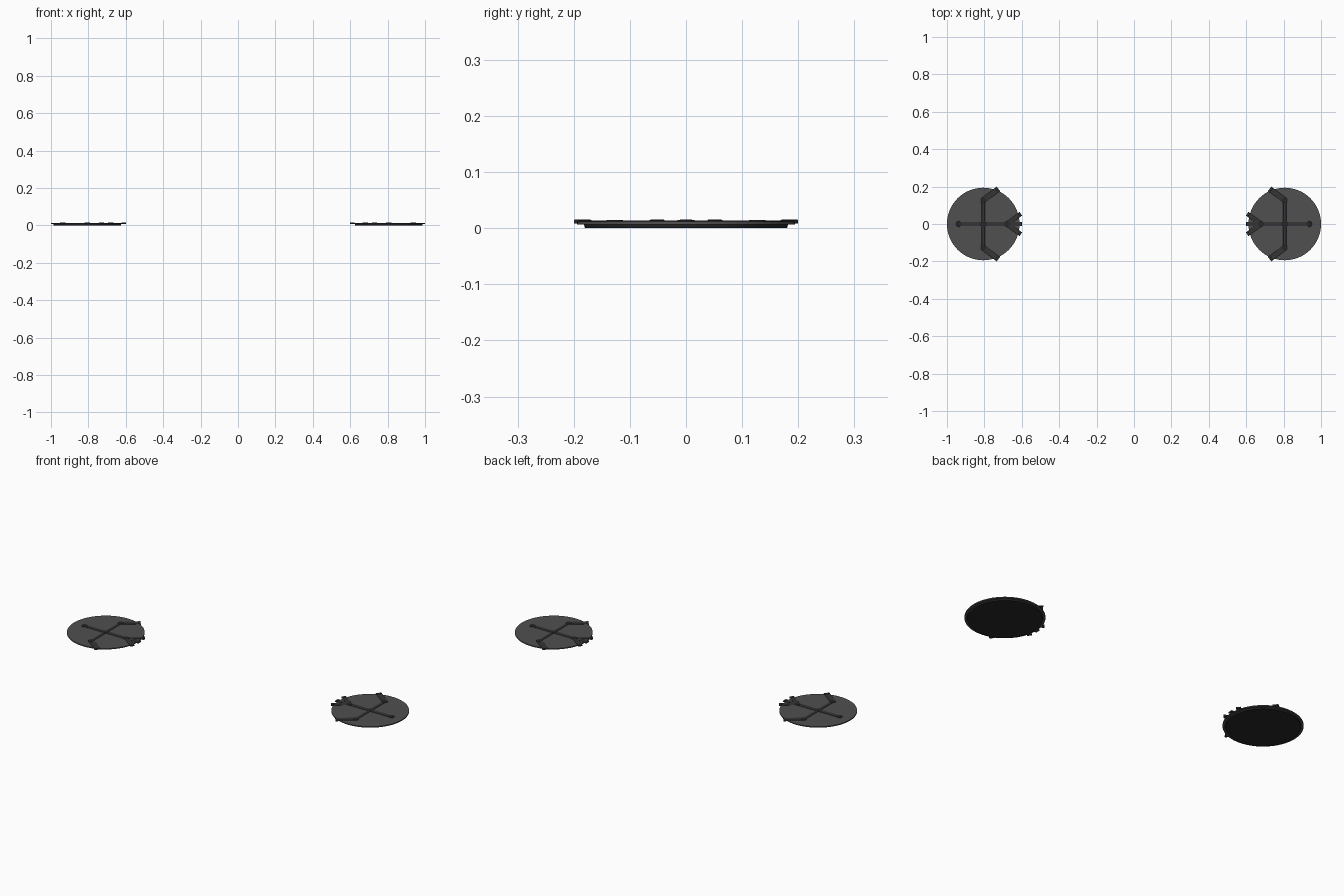
import bpy, bmesh, math
from mathutils import Matrix, Vector

if "Cube" in bpy.data.objects:
    bpy.data.objects.remove(bpy.data.objects["Cube"])

CX, R = -0.806, 0.194


def material(name, v):
    m = bpy.data.materials.new(name)
    m.diffuse_color = (v, v, v * 1.03, 1)
    m.use_nodes = True
    m.node_tree.nodes["Principled BSDF"].inputs["Base Color"].default_value = m.diffuse_color
    return m


plate_mat = material("plate_grey", 0.08)
strut_mat = material("strut_dark", 0.035)
sole_mat = material("sole_black", 0.02)


def finish(bm, name, mat):
    me = bpy.data.meshes.new(name)
    bm.to_mesh(me)
    bm.free()
    me.materials.append(mat)
    ob = bpy.data.objects.new(name, me)
    bpy.context.collection.objects.link(ob)
    # the second pad mirrors the first across x = 0
    mod = ob.modifiers.new("mirror", 'MIRROR')
    mod.use_axis = (True, False, False)
    return ob


def disc(name, x, y, r1, r2, z0, z1, mat, n=64):
    bm = bmesh.new()
    bmesh.ops.create_cone(bm, cap_ends=True, segments=n, radius1=r1, radius2=r2, depth=z1 - z0,
                          matrix=Matrix.Translation((x, y, (z0 + z1) / 2)))
    return finish(bm, name, mat)


def bar(name, a, b, w, z0, z1, mat, bevel=0.0):
    a, b = Vector(a), Vector(b)
    d, c = b - a, (a + b) / 2
    bm = bmesh.new()
    bmesh.ops.create_cube(bm, size=1, matrix=Matrix.Translation((c.x, c.y, (z0 + z1) / 2))
                          @ Matrix.Rotation(math.atan2(d.y, d.x), 4, 'Z')
                          @ Matrix.Diagonal((d.length, w, z1 - z0, 1)))
    if bevel:
        top = [v for v in bm.verts if v.co.z > (z0 + z1) / 2]
        edges = [e for e in bm.edges if all(v in top for v in e.verts)]
        bmesh.ops.bevel(bm, geom=edges, offset=bevel, segments=1, affect='EDGES')
    return finish(bm, name, mat)


# round pad: narrower sole below, wider plate above
disc("sole", CX, 0, 0.180, 0.182, 0, 0.007, sole_mat)
disc("plate", CX, 0, R, R, 0.0068, 0.0122, plate_mat)

# crossing struts
bar("cross_strut_x", (CX - 0.128, 0), (CX + 0.125, 0), 0.024, 0.010, 0.0136, strut_mat, 0.001)
bar("cross_strut_y", (CX, -0.127), (CX, 0.127), 0.021, 0.010, 0.0138, strut_mat, 0.003)

# joint buttons at the strut ends and the crossing
for i, (x, y) in enumerate([(0, 0), (-0.13, 0), (0.126, 0), (0, 0.127), (0, -0.127)]):
    disc(f"joint_{i}", CX + x, y, 0.016, 0.015, 0.010, 0.0143, sole_mat, 16)

# angled fingers with raised clips that hook over the rim
fingers = [((0, 0.127), (0.081, 0.188)), ((0, -0.127), (0.081, -0.188)),
           ((0.126, 0), (0.201, 0.055)), ((0.126, 0), (0.206, 0)), ((0.126, 0), (0.201, -0.055))]
for i, (a, b) in enumerate(fingers):
    a, b = Vector((CX + a[0], a[1])), Vector((CX + b[0], b[1]))
    u = (b - a).normalized()
    w = 0.030 if i < 2 else 0.024
    bar(f"finger_{i}", a, b, w, 0.010, 0.0138, strut_mat, 0.001)
    bar(f"clip_{i}", b - u * 0.012, b, w, 0.008, 0.0152, strut_mat, 0.001)
